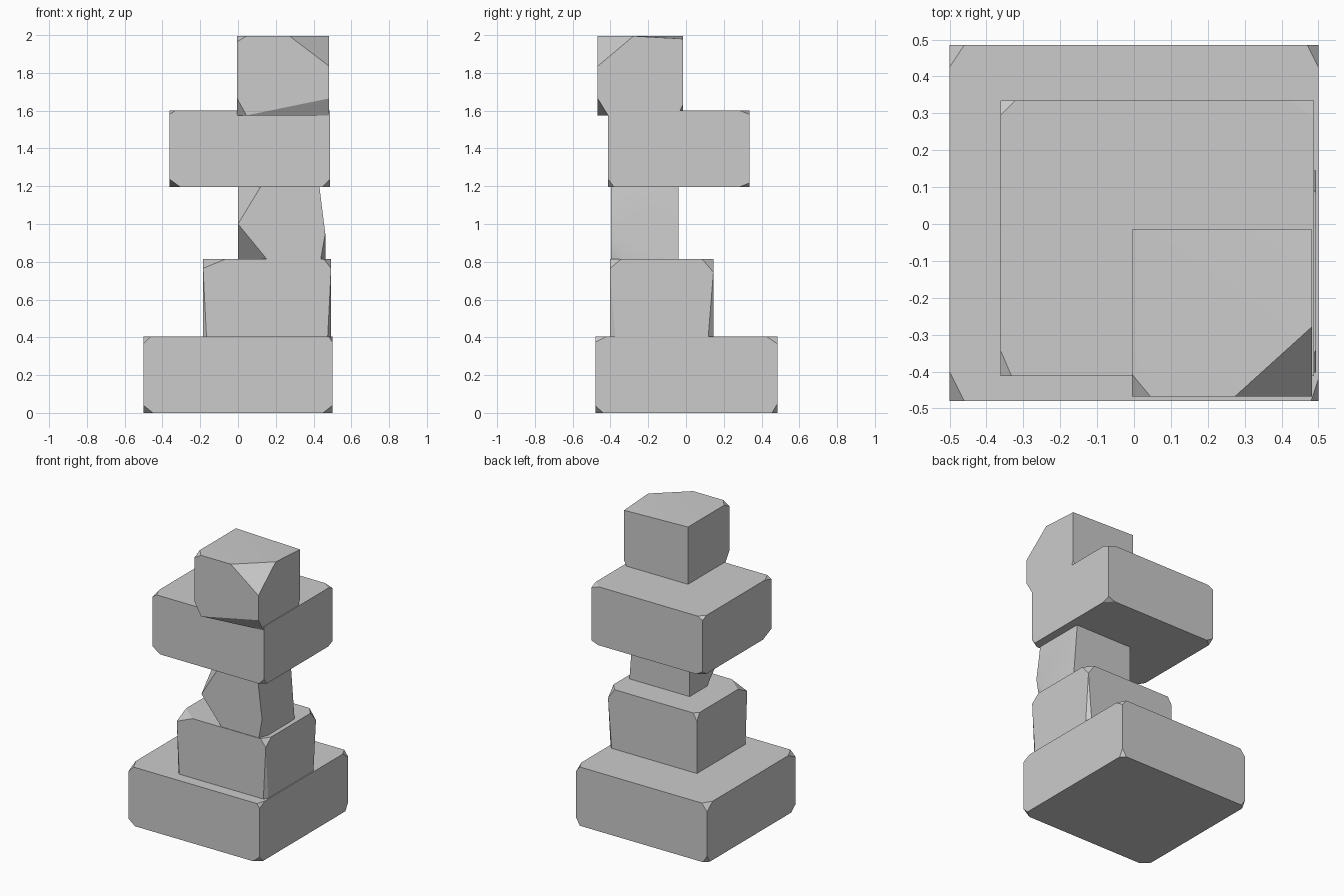
import bpy, bmesh

if "Cube" in bpy.data.objects:
    bpy.data.objects.remove(bpy.data.objects["Cube"])


def chipped_block(name, lo, hi, chips):
    """Box whose corners are chipped; keys: L/R, F/B (front/back), D/U,
    values: inward distance of the chip along x, y, z (0 = no point there)."""
    bm = bmesh.new()
    for i, kx in enumerate("LR"):
        for j, ky in enumerate("FB"):
            for k, kz in enumerate("DU"):
                c = [(lo, hi)[n][a] for a, n in enumerate((i, j, k))]
                cut = chips.get(kx + ky + kz, (0, 0, 0))
                if not any(cut):
                    bm.verts.new(c)
                for a, n in enumerate((i, j, k)):
                    if cut[a]:
                        p = list(c)
                        p[a] += cut[a] * (1 - 2 * n)
                        bm.verts.new(p)
    res = bmesh.ops.convex_hull(bm, input=bm.verts)
    loose = [v for v in bm.verts if not v.link_faces]
    bmesh.ops.delete(bm, geom=loose, context='VERTS')
    bmesh.ops.recalc_face_normals(bm, faces=bm.faces)
    me = bpy.data.meshes.new(name)
    bm.to_mesh(me)
    bm.free()
    ob = bpy.data.objects.new(name, me)
    bpy.context.collection.objects.link(ob)
    return ob


# Wide base slab
base = chipped_block("stone_tower", (-0.50, -0.48, 0.0), (0.50, 0.485, 0.405), {
    "LFD": (0.05, 0.05, 0.04), "RFD": (0.05, 0.04, 0.04),
    "LBD": (0.03, 0.03, 0.05), "RBD": (0.03, 0.03, 0.05),
    "LFU": (0.04, 0.08, 0.04), "RFU": (0.02, 0.06, 0.03),
    "LBU": (0.04, 0.06, 0.05), "RBU": (0.03, 0.06, 0.04)})

# Second tier
tier = chipped_block("lower_block", (-0.185, -0.402, 0.37), (0.493, 0.145, 0.815), {
    "LFU": (0.12, 0.10, 0.05), "RFU": (0.04, 0.06, 0.05),
    "LBU": (0.03, 0.03, 0.05), "RBU": (0.05, 0.06, 0.07),
    "LFD": (0.02, 0.02, 0), "RFD": (0.02, 0.03, 0),
    "RBD": (0.03, 0.03, 0)})

# Narrow neck, deeply chipped at the front left
neck = chipped_block("neck", (0.0, -0.398, 0.78), (0.462, -0.04, 1.23), {
    "LFU": (0.14, 0.20, 0.23), "LFD": (0.18, 0.20, 0.22),
    "RFD": (0.03, 0.08, 0.17), "RFU": (0.035, 0, 0),
    "RBU": (0.035, 0, 0)})

# Overhanging slab
slab = chipped_block("upper_slab", (-0.362, -0.412, 1.197), (0.488, 0.335, 1.6), {
    "LFD": (0.055, 0.09, 0.04), "LFU": (0.03, 0.07, 0.02),
    "LBD": (0.05, 0.04, 0.03), "LBU": (0.04, 0.04, 0.02),
    "RFD": (0.04, 0.03, 0.04), "RBD": (0.05, 0.05, 0.02),
    "RBU": (0.06, 0.05, 0.02)})

# Top block, large chip at the front right corner
top = chipped_block("top_block", (-0.005, -0.468, 1.575), (0.483, -0.015, 1.995), {
    "RFU": (0.21, 0.19, 0.16), "LFU": (0.05, 0.06, 0.03),
    "LFD": (0.05, 0.06, 0.09), "RFD": (0, 0.055, 0.09),
    "RBU": (0, 0, 0.015), "RBD": (0.03, 0.03, 0.06)})

# Merge the stack into one carved piece
bpy.context.view_layer.objects.active = base
for part in (tier, neck, slab, top):
    mod = base.modifiers.new("union_" + part.name, 'BOOLEAN')
    mod.operation = 'UNION'
    mod.solver = 'EXACT'
    mod.object = part
    bpy.ops.object.modifier_apply(modifier=mod.name)
    bpy.data.objects.remove(part, do_unlink=True)

bpy.ops.object.select_all(action='DESELECT')
base.select_set(True)
bpy.ops.object.shade_smooth_by_angle(angle=0.45)
